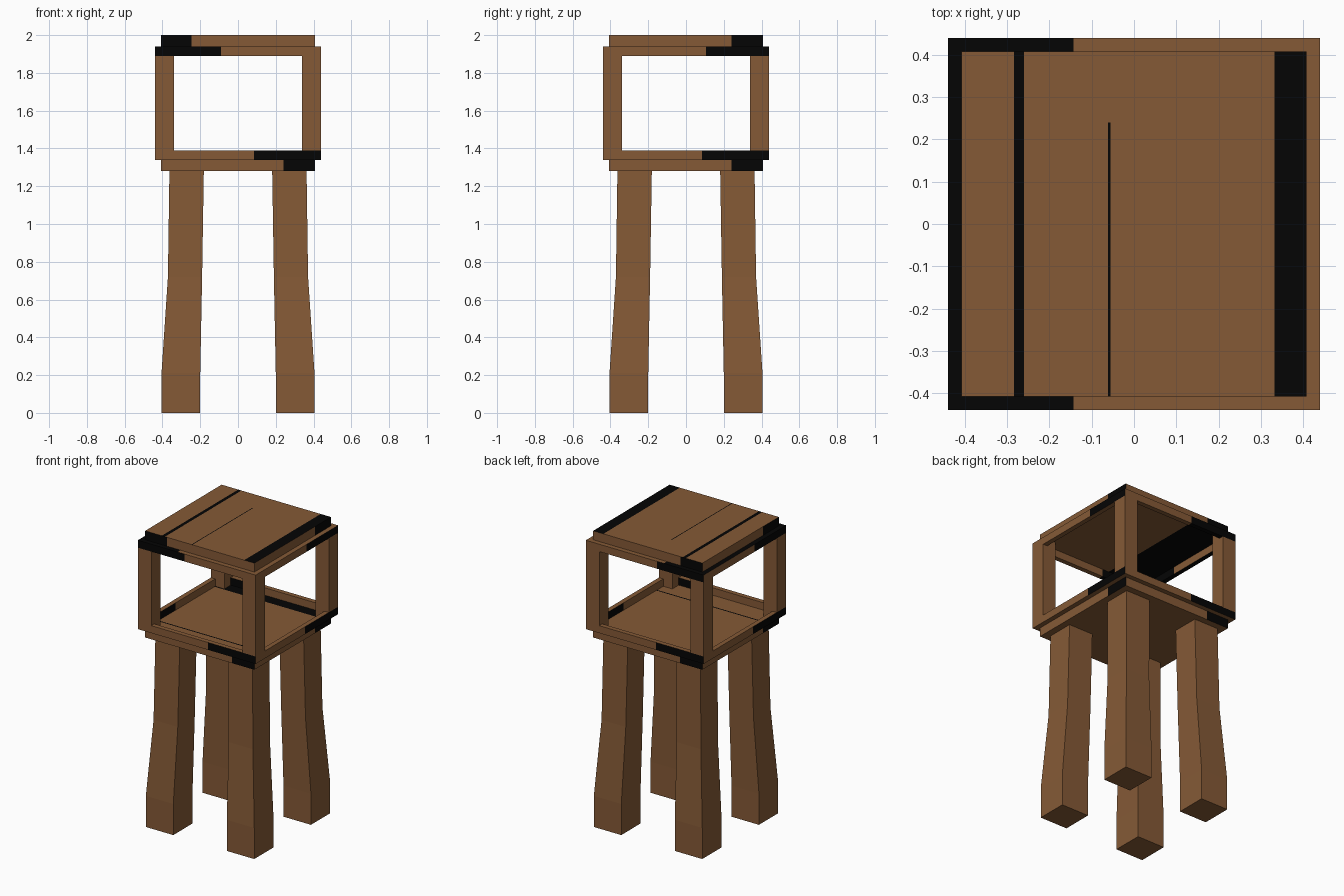
import bpy, bmesh
from mathutils import Vector

if "Cube" in bpy.data.objects:
    bpy.data.objects.remove(bpy.data.objects["Cube"])


def material(name, colour):
    m = bpy.data.materials.new(name)
    m.diffuse_color = (*colour, 1)
    m.use_nodes = True
    m.node_tree.nodes["Principled BSDF"].inputs["Base Color"].default_value = m.diffuse_color
    return m


WOOD = material("brown wood", (0.235, 0.102, 0.037))
BLACK = material("black paint", (0.0015, 0.0015, 0.0015))


def finish(name, bm, rule=None):
    bmesh.ops.recalc_face_normals(bm, faces=bm.faces[:])
    if rule:
        for f in bm.faces:
            f.material_index = int(bool(rule(f.normal, f.calc_center_median())))
    me = bpy.data.meshes.new(name)
    bm.to_mesh(me)
    bm.free()
    me.materials.append(WOOD)
    me.materials.append(BLACK)
    ob = bpy.data.objects.new(name, me)
    bpy.context.collection.objects.link(ob)
    return ob


def box(name, lo, hi, xcuts=(), ycuts=(), rule=None):
    bm = bmesh.new()
    bmesh.ops.create_cube(bm, size=1)
    lo, hi = Vector(lo), Vector(hi)
    for v in bm.verts:
        v.co = (lo + hi) / 2 + Vector(a * b for a, b in zip(v.co, hi - lo))
    for axis, cuts in ((0, xcuts), (1, ycuts)):
        for c in cuts:
            co, no = Vector(), Vector()
            co[axis], no[axis] = c, 1
            geom = bm.verts[:] + bm.edges[:] + bm.faces[:]
            bmesh.ops.bisect_plane(bm, geom=geom, plane_co=co, plane_no=no)
    return finish(name, bm, rule)


def paint(limit, front_left, flat_rule):
    """Black at the right-hand end of each side, seen from outside."""
    def rule(n, c):
        if abs(n.z) > 0.5:
            return flat_rule(n, c)
        if abs(n.y) > 0.5:
            if c.y < 0:
                return c.x < -limit[0] if front_left else c.x > limit[0]
            return c.x < -limit[0]
        return c.y > limit[1] if c.x > 0 else c.y < -limit[1]
    return rule


def plain(n, c):
    return False


def slab(name, half, z0, z1, lim, front_left, xcuts=(), ycuts=(), flat_rule=plain):
    box(name, (-half, -half, z0), (half, half, z1), (-lim[0], lim[0], *xcuts),
        (-lim[1], lim[1], *ycuts), paint(lim, front_left, flat_rule))


def ring(name, half, inner, z0, z1, lim, front_left, xcuts=(), flat_rule=plain):
    rule = paint(lim, front_left, flat_rule)
    xc, yc = (-lim[0], lim[0], *xcuts), (-lim[1], lim[1])
    for s, fb, lr in ((-1, "front", "left"), (1, "back", "right")):
        a, b = sorted((s * inner, s * half))
        box(f"{fb}_{name}_rail", (-half, a, z0), (half, b, z1), xc, (), rule)
        box(f"{lr}_{name}_rail", (a, -inner, z0), (b, inner, z1), (), yc, rule)


# Floor and roof plates, each with a rail frame
INNER = 0.408
slab("floor_plate", 0.408, 1.28, 1.34, (0.24, 0.24), False, (), (-0.275, -0.265, 0.332),
     lambda n, c: n.z > 0 and (c.y > 0.332 or -0.275 < c.y < -0.265))
ring("lower", 0.44, INNER, 1.34, 1.39, (0.085, 0.085), False)
ring("upper", 0.44, INNER, 1.89, 1.94, (0.09, 0.105), True, (-0.143,),
     lambda n, c: c.x < (-0.143 if n.z > 0 else -0.09))
slab("roof_plate", 0.408, 1.94, 2.0, (0.245, 0.24), True,
     (-0.284, -0.26, -0.14, -0.062, -0.056, 0.332), (),
     lambda n, c: (c.x > 0.332 or -0.284 < c.x < -0.26
                   or (-0.062 < c.x < -0.056 and c.y < 0.24)) if n.z > 0
     else c.x < -0.14)

# Corner posts and bent legs
LEG = [(0, 0.2, 0.405), (0.21, 0.2, 0.405), (0.72, 0.19, 0.371), (1.28, 0.181, 0.363)]
for sx, side in ((-1, "left"), (1, "right")):
    for sy, end in ((-1, "front"), (1, "back")):
        # post runs full height just behind the rails, flush between them
        for part, o, z0, z1 in (("post", 0.44, 1.39, 1.89), ("post_foot", INNER, 1.34, 1.39),
                                ("post_head", INNER, 1.89, 1.94)):
            xs = sorted((sx * 0.34, sx * o))
            ys = sorted((sy * 0.34, sy * o))
            box(f"{end}_{side}_{part}", (xs[0], ys[0], z0), (xs[1], ys[1], z1))

        bm = bmesh.new()
        rings = [[bm.verts.new((sx * x, sy * y, z))
                  for x, y in ((i, i), (o, i), (o, o), (i, o))] for z, i, o in LEG]
        bm.faces.new(rings[0])
        bm.faces.new(rings[-1])
        for a, b in zip(rings, rings[1:]):
            for k in range(4):
                j = (k + 1) % 4
                bm.faces.new((a[k], a[j], b[j], b[k]))
        finish(f"{end}_{side}_leg", bm)
